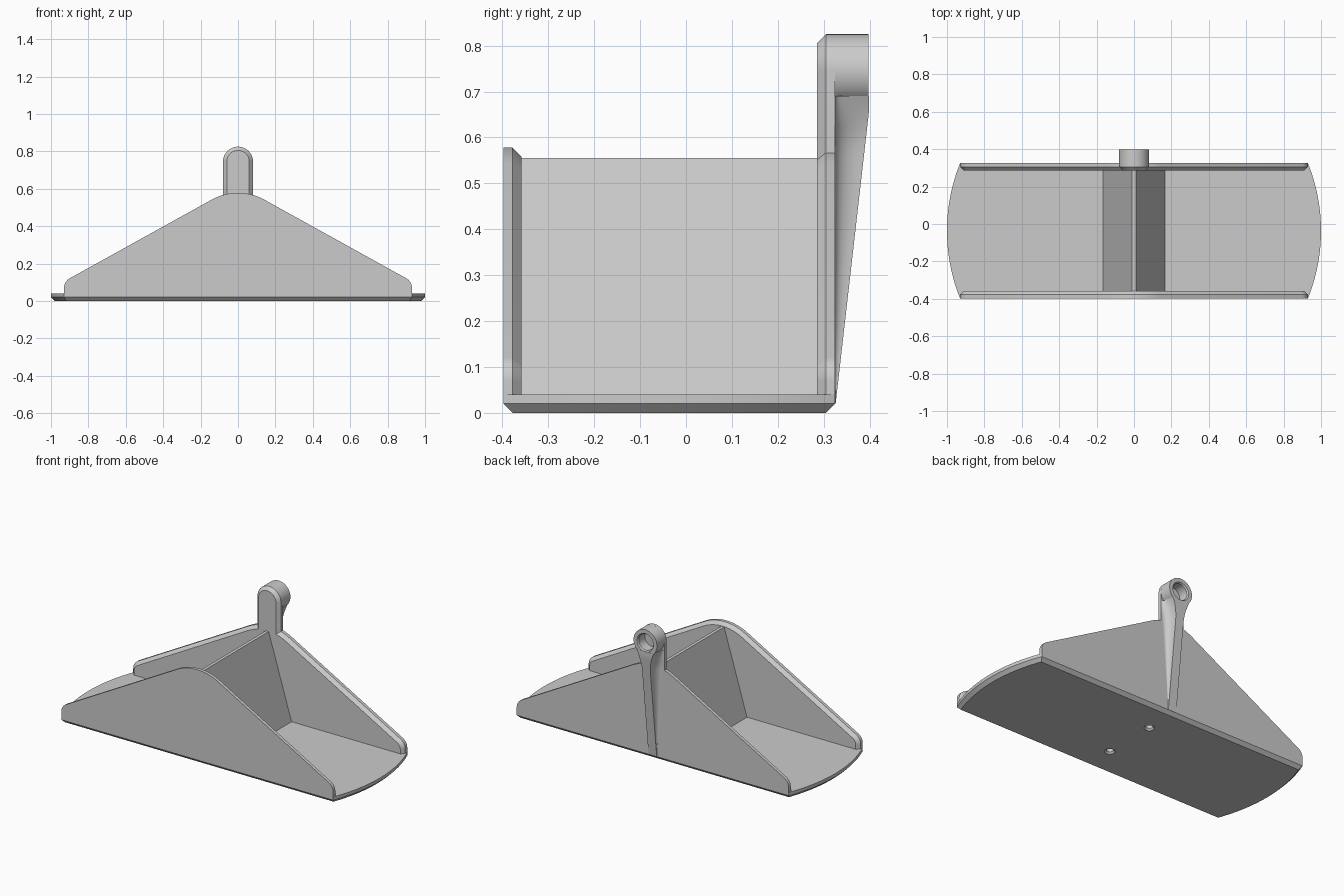
import bpy, bmesh
from math import sin, cos, pi, radians, sqrt

if "Cube" in bpy.data.objects:
    bpy.data.objects.remove(bpy.data.objects["Cube"])

grey = bpy.data.materials.new("light_grey")
grey.diffuse_color = (0.6, 0.6, 0.6, 1)
grey.use_nodes = True
grey.node_tree.nodes["Principled BSDF"].inputs["Base Color"].default_value = grey.diffuse_color

Y_FRONT, Y_BACK, Y_EYE = -0.398, 0.325, 0.398
BEVEL = 0.02


def loft(name, rings):
    """Skin a list of equal-length closed rings and cap both ends."""
    bm = bmesh.new()
    vs = [[bm.verts.new(p) for p in ring] for ring in rings]
    n = len(vs[0])
    for a, b in zip(vs, vs[1:]):
        for i in range(n):
            j = (i + 1) % n
            bm.faces.new((a[i], a[j], b[j], b[i]))
    bm.faces.new(vs[0][::-1])
    bm.faces.new(vs[-1])
    bmesh.ops.recalc_face_normals(bm, faces=bm.faces)
    me = bpy.data.meshes.new(name)
    bm.to_mesh(me)
    bm.free()
    me.materials.append(grey)
    ob = bpy.data.objects.new(name, me)
    bpy.context.collection.objects.link(ob)
    return ob


def smooth(ob):
    bpy.ops.object.select_all(action='DESELECT')
    ob.select_set(True)
    bpy.context.view_layer.objects.active = ob
    bpy.ops.object.shade_smooth_by_angle(angle=radians(30))


def arc(cx, cz, r, a0, a1, n):
    return [(cx + r * cos(radians(a0 + (a1 - a0) * i / n)),
             cz + r * sin(radians(a0 + (a1 - a0) * i / n))) for i in range(n + 1)]


def at_y(profile, y):
    return [(x, y, z) for x, z in profile]


# Base plate: bowed ends, bevelled underside
def base_ring(d, z):
    mid, half, rad = (Y_FRONT + Y_BACK) / 2, (Y_BACK - Y_FRONT) / 2, 0.968
    right = []
    for i in range(25):
        y = (half - d) * (-1 + i / 12)
        right.append((1 - d - rad + sqrt(rad * rad - y * y), mid + y, z))
    return right + [(-x, y, z) for x, y, z in reversed(right)]


base = loft("base_plate", [base_ring(BEVEL, 0), base_ring(0, BEVEL), base_ring(0, 0.04)])

# Two countersunk screw holes in the underside
for y in (0.13, -0.205):
    rings = [[(r * cos(2 * pi * i / 24), y + r * sin(2 * pi * i / 24), z) for i in range(24)]
             for r, z in ((0.03, -0.01), (0.03, 0.0), (0.02, 0.01), (0.02, 0.03))]
    cutter = loft("hole_cutter", rings)
    cutter.hide_render = True
    mod = base.modifiers.new("hole", 'BOOLEAN')
    mod.operation, mod.solver, mod.object = 'DIFFERENCE', 'EXACT', cutter
    bpy.context.view_layer.objects.active = base
    bpy.ops.object.modifier_apply(modifier=mod.name)
    bpy.data.objects.remove(cutter)
smooth(base)


# Long side walls: rounded gable outline, bevelled on the inner edge
def wall_profile(d):
    corner = arc(0.87, 0.069, 0.06 - d, 0, 61, 10)
    top = arc(0, 0.288, 0.29 - d, 61, 119, 20)
    left = [(-x, z) for x, z in reversed(corner)]
    return [(0.93 - d, 0.02)] + corner + top + left + [(-0.93 + d, 0.02)]


for name, outer, s in (("front_wall", Y_FRONT, 1), ("back_wall", Y_BACK, -1)):
    smooth(loft(name, [at_y(wall_profile(0), outer),
                       at_y(wall_profile(0), outer + s * 0.02),
                       at_y(wall_profile(BEVEL), outer + s * 0.04)]))

# Central ridge dividing the two trays
ridge = [(0.168, 0.035), (0.01, 0.555), (-0.01, 0.555), (-0.168, 0.035)]
loft("centre_ridge", [at_y(ridge, Y_FRONT + 0.03), at_y(ridge, Y_BACK - 0.03)])


# Hanging tab rising from the back wall
def tab_profile(d):
    return [(0.08 - d, 0.53)] + arc(0, 0.745, 0.08 - d, 0, 180, 32) + [(-0.08 + d, 0.53)]


smooth(loft("hanging_tab", [at_y(tab_profile(BEVEL), Y_BACK - 0.04),
                            at_y(tab_profile(0), Y_BACK - 0.02),
                            at_y(tab_profile(0), Y_BACK)]))

# Round eye with a blind socket opening to the back
eye = [(0.08, 0.31), (0.08, Y_EYE), (0.056, Y_EYE), (0.05, Y_EYE - 0.008), (0.05, 0.33)]
smooth(loft("hanging_eye", [at_y(arc(0, 0.745, r, 0, 360, 48)[:-1], y) for r, y in eye]))


# Tapered rib with hollow flanks running down the back wall
def rib_ring(z):
    depth = min(0.073, 0.073 * (z - 0.02) / 0.64) + 0.001
    flare = max(0.0, (z - 0.56) / 0.13)
    w = 0.028 + 0.03 * flare ** 2
    f = min(0.6 * depth, 0.079 - w)
    side = [(w + f * (1 - sin(t * pi / 16)), Y_BACK + depth * (1 - cos(t * pi / 16)), z)
            for t in range(9)]
    side = [(side[0][0], Y_BACK - 0.01, z)] + side
    return side + [(-x, y, z) for x, y, z in reversed(side)]


rib_z = [0.02, 0.15, 0.3, 0.45, 0.56] + [0.56 + 0.013 * i for i in range(1, 11)]
smooth(loft("back_rib", [rib_ring(z) for z in rib_z]))
